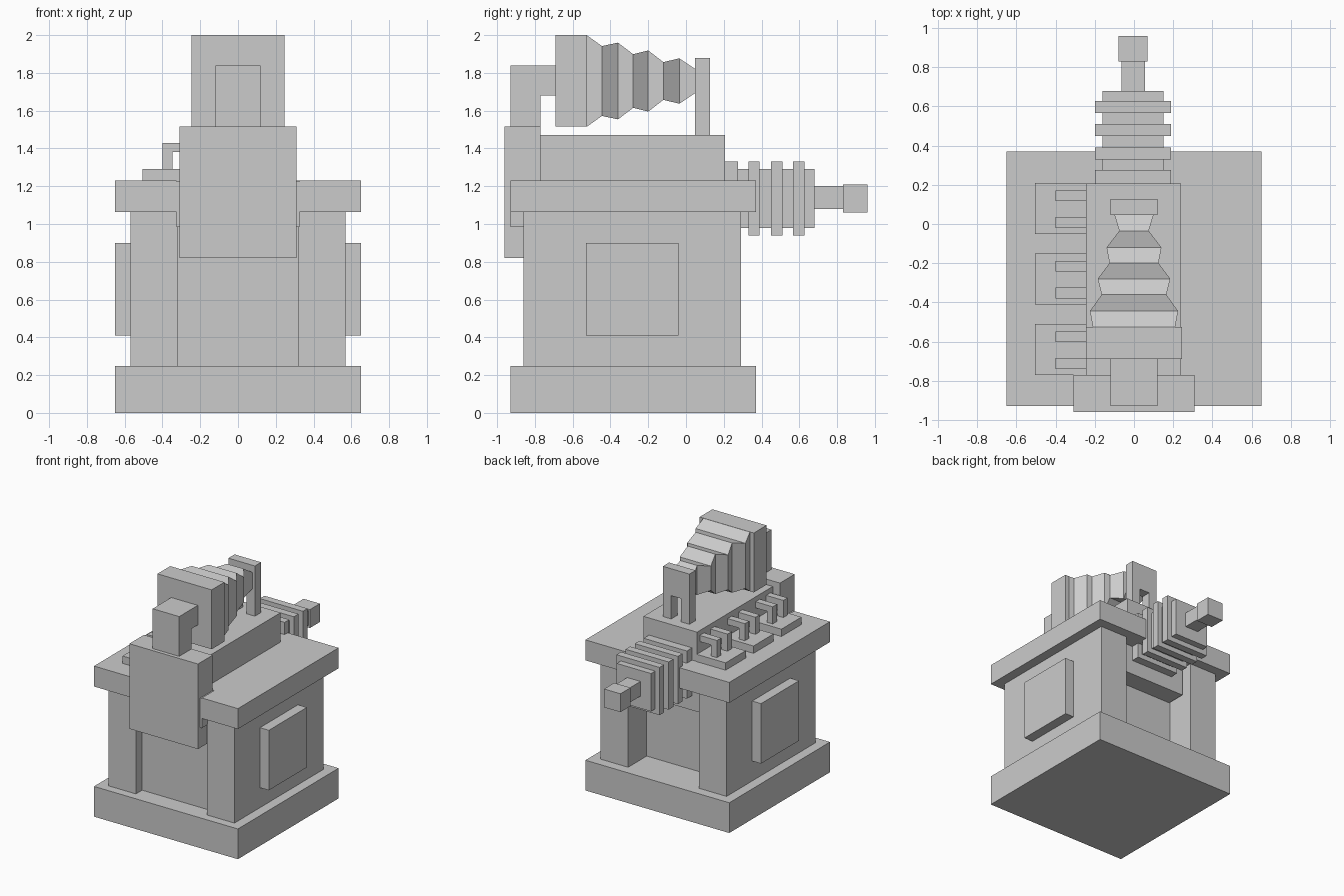
import bpy, bmesh

if "Cube" in bpy.data.objects:
    bpy.data.objects.remove(bpy.data.objects["Cube"])

grey = bpy.data.materials.new("plain_grey")
grey.diffuse_color = (0.6, 0.6, 0.6, 1)
grey.use_nodes = True
grey.node_tree.nodes["Principled BSDF"].inputs["Base Color"].default_value = grey.diffuse_color


def finish(name, bm):
    bmesh.ops.recalc_face_normals(bm, faces=bm.faces)
    mesh = bpy.data.meshes.new(name)
    bm.to_mesh(mesh)
    bm.free()
    mesh.materials.append(grey)
    obj = bpy.data.objects.new(name, mesh)
    bpy.context.collection.objects.link(obj)
    return obj


def loft(name, rings):
    """Skin a row of equal-sided rings and cap both ends."""
    bm = bmesh.new()
    loops = [[bm.verts.new(p) for p in ring] for ring in rings]
    n = len(loops[0])
    for a, b in zip(loops, loops[1:]):
        for i in range(n):
            j = (i + 1) % n
            bm.faces.new((a[i], a[j], b[j], b[i]))
    bm.faces.new(loops[0])
    bm.faces.new(loops[-1])
    return finish(name, bm)


def prism(name, axis, profile, lo, hi):
    """Extrude a 2D profile along x (y,z), y (x,z) or z (x,y)."""
    def place(p, t):
        return {"x": (t, p[0], p[1]), "y": (p[0], t, p[1]), "z": (p[0], p[1], t)}[axis]
    return loft(name, [[place(p, t) for p in profile] for t in (lo, hi)])


def box(name, x0, x1, y0, y1, z0, z1):
    return prism(name, "z", [(x0, y0), (x1, y0), (x1, y1), (x0, y1)], z0, z1)


# Plinth
box("base_plinth", -0.65, 0.65, -0.93, 0.37, 0, 0.247)

# Body with recessed front and back between corner pillars
half = [(0.32, -0.78), (0.32, -0.86), (0.57, -0.86), (0.57, 0.29), (0.32, 0.29), (0.32, 0.05)]
prism("body", "z", half + [(-x, y) for x, y in reversed(half)], 0.247, 1.063)

# Overhanging table slab with a front slot
half = [(0.325, -0.77), (0.325, -0.93), (0.65, -0.93), (0.65, 0.37)]
prism("table_slab", "z", half + [(-x, y) for x, y in reversed(half)], 1.063, 1.23)

# Side panels
for side, s in (("left", -1), ("right", 1)):
    box(side + "_panel", min(s * 0.57, s * 0.65), max(s * 0.57, s * 0.65), -0.53, -0.04, 0.41, 0.90)

# Upper housing, front block and hanging back block
box("upper_housing", -0.245, 0.24, -0.77, 0.207, 1.23, 1.47)
box("front_block", -0.31, 0.31, -0.96, -0.77, 0.82, 1.515)
box("front_slot_filler", -0.325, 0.325, -0.93, -0.77, 0.985, 1.225)
box("back_block", -0.31, 0.31, 0.05, 0.207, 0.82, 1.063)

# Elbow pipe joining the front block to the bellows
prism("elbow_pipe", "x", [(-0.93, 1.515), (-0.77, 1.515), (-0.77, 1.68), (-0.69, 1.68),
                          (-0.69, 1.84), (-0.93, 1.84)], -0.12, 0.12)

# Bellows: head block and tapering folds
box("bellows_head", -0.245, 0.245, -0.69, -0.525, 1.515, 2.0)
folds = [(-0.525, 0.21, 0.242), (-0.445, 0.225, 0.185), (-0.36, 0.165, 0.203), (-0.28, 0.185, 0.142),
         (-0.20, 0.125, 0.162), (-0.12, 0.14, 0.10), (-0.035, 0.075, 0.12), (0.047, 0.10, 0.065)]
loft("bellows_folds", [[(-w, y, 1.757 - h), (w, y, 1.757 - h), (w, y, 1.757 + h), (-w, y, 1.757 + h)]
                       for y, w, h in folds])

# Bellows support plate standing on two legs
prism("bellows_support", "y", [(-0.12, 1.47), (-0.045, 1.47), (-0.045, 1.66), (0.045, 1.66),
                               (0.045, 1.47), (0.12, 1.47), (0.12, 1.88), (-0.12, 1.88)], 0.047, 0.127)

# Ribbed cylinder block at the back: core, ribs, shaft and end cap
box("ribbed_core", -0.16, 0.15, 0.207, 0.68, 0.98, 1.29)
for i, (y0, y1) in enumerate([(0.207, 0.275), (0.33, 0.39), (0.45, 0.51), (0.567, 0.627)]):
    box("rib_%d" % i, -0.20, 0.19, y0, y1, 0.94, 1.33)
box("shaft", -0.065, 0.055, 0.68, 0.83, 1.08, 1.20)
box("shaft_end", -0.08, 0.068, 0.83, 0.96, 1.06, 1.21)

# Three valve plates on the left, each with two bent brackets
for i, y in enumerate((-0.77, -0.41, -0.05)):
    box("valve_plate_%d" % i, -0.505, -0.245, y, y + 0.26, 1.23, 1.29)
    for j, dy in enumerate((0.03, 0.167)):
        prism("bracket_%d_%d" % (i, j), "y",
              [(-0.40, 1.29), (-0.347, 1.29), (-0.347, 1.38), (-0.245, 1.38),
               (-0.245, 1.43), (-0.40, 1.43)], y + dy, y + dy + 0.055)
